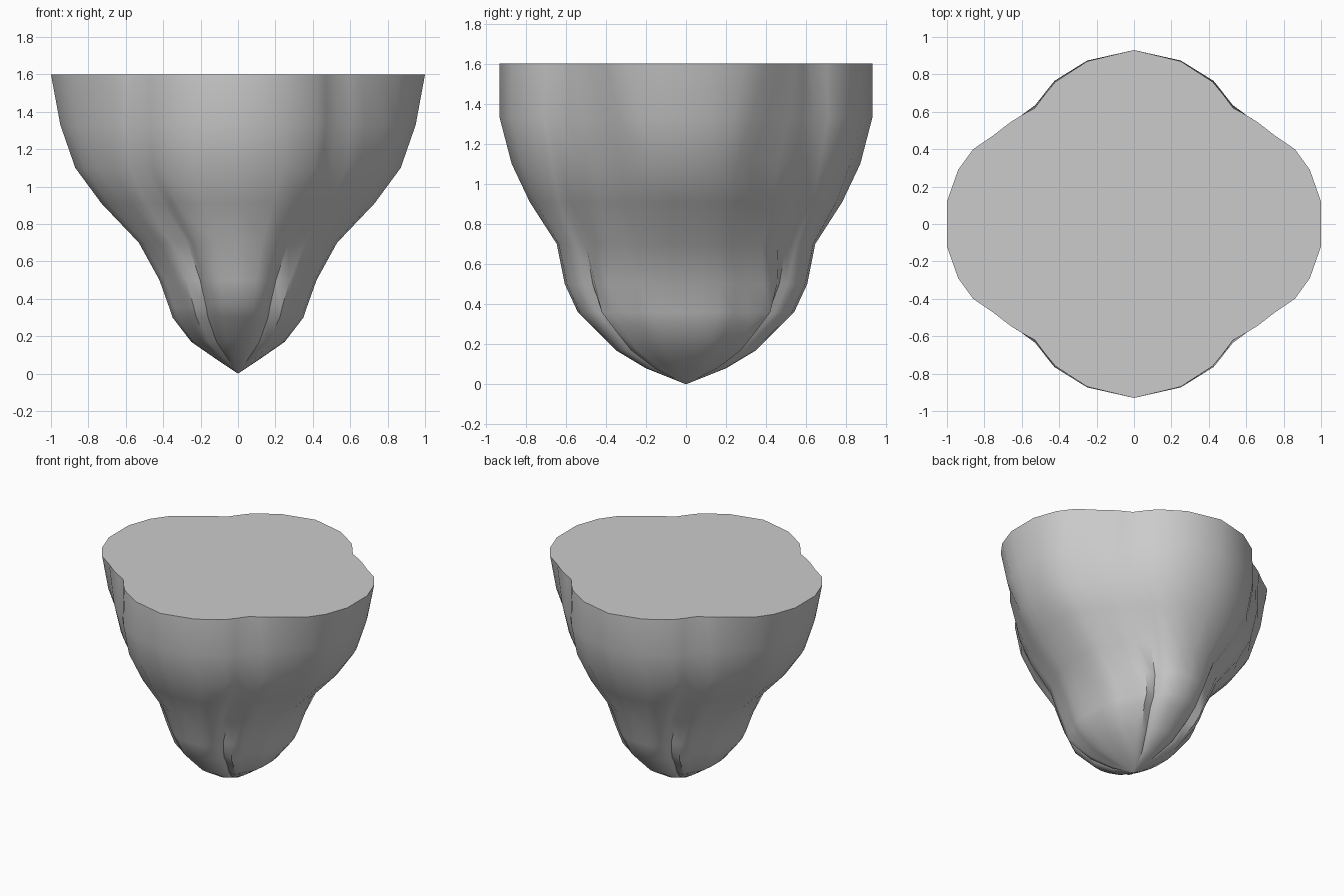
import bpy, bmesh

if "Cube" in bpy.data.objects:
    bpy.data.objects.remove(bpy.data.objects["Cube"])

# Half-width and half-depth of the outline at each height
LEVELS = [(1.6, 1.0, .93), (1.33, .95, .93), (1.1, .87, .87), (.91, .73, .78),
          (.7, .53, .645), (.5, .42, .605), (.36, .37, .54), (.3, .35, .48),
          (.17, .25, .35), (.08, .12, .20)]

# Quarter cross-sections: side lobe, corner ridge, front lobe
KEYS = [
    (1.6, [(1, .12), (.94, .29), (.86, .40), (.75, .475), (.66, .545), (.595, .585),
           (.53, .62), (.47, .70), (.42, .76), (.25, .87), (0, .93)]),
    (1.1, [(.87, .08), (.85, .17), (.82, .25), (.76, .32), (.66, .46), (.58, .54),
           (.50, .61), (.45, .67), (.41, .72), (.24, .82), (0, .87)]),
    (.7, [(.53, .08), (.52, .15), (.50, .23), (.45, .30), (.42, .38), (.36, .46),
          (.27, .50), (.245, .55), (.22, .59), (.13, .635), (0, .645)]),
    (.33, [(.36, .08), (.35, .16), (.33, .23), (.285, .29), (.27, .35), (.23, .40),
           (.165, .39), (.155, .42), (.14, .455), (.08, .50), (0, .51)]),
]


def quarter(z, w, d):
    """Blend neighbouring sections and fit them to the outline."""
    norm = [(kz, [(x / p[0][0], y / p[-1][1]) for x, y in p]) for kz, p in KEYS]
    pts = norm[-1][1]
    for (za, a), (zb, b) in zip(norm, norm[1:]):
        if zb <= z <= za:
            t = (za - z) / (za - zb)
            pts = [(p[0] + (q[0] - p[0]) * t, p[1] + (q[1] - p[1]) * t)
                   for p, q in zip(a, b)]
            break
    return [(x * w, y * d) for x, y in pts]


def full_ring(q):
    """Mirror the quarter into a closed counter-clockwise loop."""
    half = q + [(-x, y) for x, y in reversed(q[:-1])]
    return half + [(x, -y) for x, y in reversed(half)]


# Lobed body lofted from the pointed base to the flat top
bm = bmesh.new()
rings = [[bm.verts.new((x, y, z)) for x, y in full_ring(quarter(z, w, d))]
         for z, w, d in LEVELS]
n = len(rings[0])
for up, low in zip(rings, rings[1:]):
    for i in range(n):
        j = (i + 1) % n
        bm.faces.new((up[i], low[i], low[j], up[j]))
bm.faces.new(rings[0])
tip = bm.verts.new((0, 0, 0))
for i in range(n):
    bm.faces.new((rings[-1][i], tip, rings[-1][(i + 1) % n]))
bmesh.ops.recalc_face_normals(bm, faces=bm.faces)

mesh = bpy.data.meshes.new("lobed_body")
bm.to_mesh(mesh)
bm.free()
body = bpy.data.objects.new("lobed_body", mesh)
bpy.context.collection.objects.link(body)
bpy.context.view_layer.objects.active = body
body.select_set(True)
bpy.ops.object.shade_smooth_by_angle(angle=0.7)
